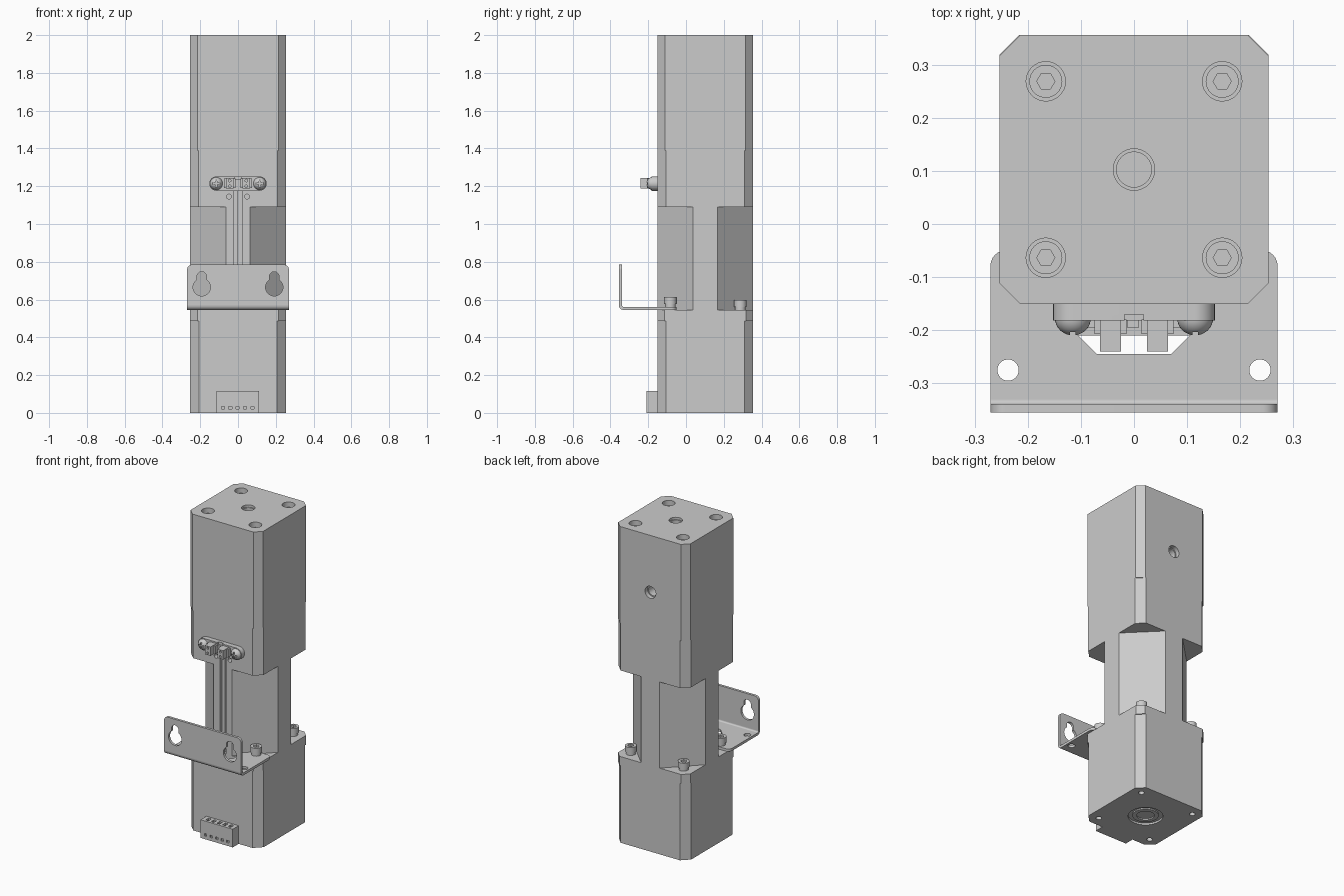
import bpy, bmesh, math
from mathutils import Vector

if "Cube" in bpy.data.objects:
    bpy.data.objects.remove(bpy.data.objects["Cube"])

CY = 0.1025          # body centre line in y
H = 0.2535           # half width of the square body


def circle(r, cx=0, cy=0, n=32):
    return [(cx + r * math.cos(2 * math.pi * i / n), cy + r * math.sin(2 * math.pi * i / n)) for i in range(n)]


def rect(x0, x1, y0, y1):
    return [(x0, y0), (x1, y0), (x1, y1), (x0, y1)]


def outline(corners, steps=8):
    # polygon with (x, y, radius) corners filleted
    pts, n = [], len(corners)
    for i, (x, y, r) in enumerate(corners):
        p = Vector((x, y))
        if r == 0:
            pts.append((x, y))
            continue
        u = (Vector(corners[i - 1][:2]) - p).normalized()
        v = (Vector(corners[(i + 1) % n][:2]) - p).normalized()
        half = u.angle(v) / 2
        c = p + (u + v).normalized() * r / math.sin(half)
        a, b = p + u * r / math.tan(half) - c, p + v * r / math.tan(half) - c
        for k in range(steps + 1):
            q = c + a.lerp(b, k / steps).normalized() * r
            pts.append((q.x, q.y))
    return pts


def stadium(x0, x1, z0, z1):
    r = min(x1 - x0, z1 - z0) / 2 * 0.999
    return outline([(x, z, r) for x, z in rect(x0, x1, z0, z1)], 12)


def octagon(c, h=H):
    # square section with its corners cut by c
    return [(x, y + CY) for x, y in ((-h + c, -h), (h - c, -h), (h, -h + c), (h, h - c),
                                     (h - c, h), (-h + c, h), (-h, h - c), (-h, -h + c))]


def prism(name, pts, a, b, axis='z'):
    place = {'z': lambda u, v, w: (u, v, w), 'y': lambda u, v, w: (u, w, v), 'x': lambda u, v, w: (w, u, v)}[axis]
    bm = bmesh.new()
    lo = [bm.verts.new(place(u, v, a)) for u, v in pts]
    hi = [bm.verts.new(place(u, v, b)) for u, v in pts]
    bm.faces.new(lo)
    bm.faces.new(hi)
    for i in range(len(pts)):
        j = (i + 1) % len(pts)
        bm.faces.new((lo[i], lo[j], hi[j], hi[i]))
    bmesh.ops.recalc_face_normals(bm, faces=bm.faces)
    me = bpy.data.meshes.new(name)
    bm.to_mesh(me)
    bm.free()
    ob = bpy.data.objects.new(name, me)
    bpy.context.collection.objects.link(ob)
    return ob


def cut(ob, pts, a, b, axis='z'):
    tool = prism('cutter', pts, a, b, axis)
    mod = ob.modifiers.new('cut', 'BOOLEAN')
    mod.object, mod.operation, mod.solver = tool, 'DIFFERENCE', 'EXACT'
    bpy.context.view_layer.objects.active = ob
    bpy.ops.object.modifier_apply(modifier=mod.name)
    bpy.data.objects.remove(tool)


def join(name, obs):
    bpy.ops.object.select_all(action='DESELECT')
    for o in obs:
        o.select_set(True)
    bpy.context.view_layer.objects.active = obs[0]
    bpy.ops.object.join()
    obs[0].name = name
    return obs[0]


SIDES = (-1, 1)
CORNERS = [(sx, sy) for sx in SIDES for sy in SIDES]

# Motor housing with bottom recess and corner holes
motor = prism('motor_housing', octagon(0.046), 0, 0.487)
cut(motor, circle(0.1, 0, CY, 48), -0.1, 0.012)
for sx, sy in CORNERS:
    cut(motor, circle(0.017, sx * 0.19, CY + sy * 0.19, 20), -0.1, 0.05)
hub = prism('bottom_hub', circle(0.075, 0, CY, 48), 0.004, 0.03)
cut(hub, circle(0.05, 0, CY), -0.1, 0.012)
prism('motor_flange', octagon(0.038), 0.487, 0.545)

# Neck with cut corners and a cable groove
neck = prism('neck', octagon(0.189), 0.545, 1.09)
cut(neck, rect(-0.02, 0.02, -0.3, -0.11), 0.5, 1.2)
prism('groove_rib', rect(-0.02, 0, -0.13, -0.105), 0.545, 1.175)

# Upper housing in two sections, slightly different at the corners
lower = prism('upper_housing_base', octagon(0.045), 1.09, 1.39)
cut(lower, rect(-0.02, 0.02, -0.3, -0.11), 1.0, 1.19)
for s in SIDES:
    cut(lower, circle(0.013, s * 0.048, 1.145, 20), -0.3, -0.12, 'y')
upper = prism('upper_housing', octagon(0.04), 1.39, 2.0)
cut(upper, circle(0.039, 0, CY), 1.985, 2.1)
cut(upper, circle(0.033, 0, CY), 1.9, 2.1)
cut(upper, circle(0.038, 0, 1.64), 0.33, 0.5, 'y')
cut(upper, circle(0.031, 0, 1.64), 0.27, 0.5, 'y')
for sx, sy in CORNERS:
    cut(upper, circle(0.037, sx * 0.166, CY + sy * 0.166), 1.93, 2.1)


def cap_screw(name, x, y, z, r, h):
    head = prism(name, circle(r, x, y), z + h * 0.3, z + h)
    cut(head, circle(r * 0.55, x, y, 6), z + h * 0.5, z + h + 0.1)
    return join(name, [head, prism('collar', circle(r * 0.85, x, y), z, z + h * 0.3)])


# Socket screws sunk in the top and standing on the flange
for sx, sy in CORNERS:
    cap_screw('top_screw', sx * 0.166, CY + sy * 0.166, 1.925, 0.031, 0.045)
    cap_screw('flange_screw', sx * 0.185, CY + sy * 0.185, 0.561 if sy < 0 else 0.545, 0.033, 0.052)

# Mounting bracket: base plate, bend and keyhole wall
T, R, BX = 0.016, 0.025, 0.27
half = [(0.07, -0.245, 0), (0.11, -0.205, 0), (0.11, -0.11, 0), (0.17, -0.05, 0),
        (BX, -0.05, 0.028), (BX, -0.355 + R, 0)]
base = prism('base', outline(half + [(-x, y, r) for x, y, r in reversed(half)]), 0.545, 0.545 + T)
wall = prism('wall', outline([(-BX, 0.545 + R, 0), (BX, 0.545 + R, 0), (BX, 0.785, 0.028), (-BX, 0.785, 0.028)]),
             -0.355, -0.355 + T, 'y')
for s in SIDES:
    cut(base, circle(0.02, s * 0.237, -0.275), 0.5, 0.6)
    cut(wall, circle(0.046, s * 0.192, 0.665), -0.4, -0.3, 'y')
    cut(wall, stadium(s * 0.192 - 0.025, s * 0.192 + 0.025, 0.65, 0.747), -0.4, -0.3, 'y')
arc = [math.pi + math.pi / 2 * i / 8 for i in range(9)]
ring = [(-0.355 + R + r * math.cos(t), 0.545 + R + r * math.sin(t))
        for r, seq in ((R, arc), (R - T, arc[::-1])) for t in seq]
join('mounting_bracket', [base, wall, prism('bend', ring, -BX, BX, 'x')])

# Sensor plate with two plugs and two cross-head screws
plate = prism('sensor_plate', stadium(-0.152, 0.152, 1.176, 1.252), -0.182, -0.15, 'y')
cut(plate, rect(-0.018, 0.018, 1.235, 1.3), -0.3, -0.17, 'y')
for s in SIDES:
    plug = prism('sensor_plug', rect(s * 0.044 - 0.02, s * 0.044 + 0.02, 1.187, 1.243), -0.24, -0.18, 'y')
    for z in (1.2, 1.23):
        cut(plug, circle(0.007, s * 0.044, z, 12), -0.3, -0.225, 'y')
    prism('plug_base', rect(s * 0.044 - 0.03, s * 0.044 + 0.03, 1.19, 1.24), -0.207, -0.18, 'y')
    sx, sz = s * 0.115, 1.214
    bpy.ops.mesh.primitive_uv_sphere_add(segments=32, ring_count=16, radius=0.034, location=(sx, -0.176, sz),
                                         rotation=(math.pi / 2, 0, 0))
    dome = bpy.context.object
    dome.name = 'sensor_screw'
    cut(dome, rect(sx - 0.02, sx + 0.02, sz - 0.005, sz + 0.005), -0.3, -0.198, 'y')
    cut(dome, rect(sx - 0.005, sx + 0.005, sz - 0.02, sz + 0.02), -0.3, -0.198, 'y')

# Cable socket at the foot of the motor
socket = prism('cable_socket', rect(-0.115, 0.11, 0, 0.115), -0.21, -0.14, 'y')
for i in range(5):
    x = -0.08 + i * 0.039
    cut(socket, rect(x - 0.01, x + 0.01, -0.195, -0.165), 0.1, 0.2)
    cut(socket, rect(x - 0.008, x + 0.008, 0.02, 0.035), -0.3, -0.2, 'y')

# Smooth round parts, keep edges sharp
bpy.ops.object.select_all(action='SELECT')
bpy.ops.object.shade_smooth_by_angle(angle=math.radians(30))
